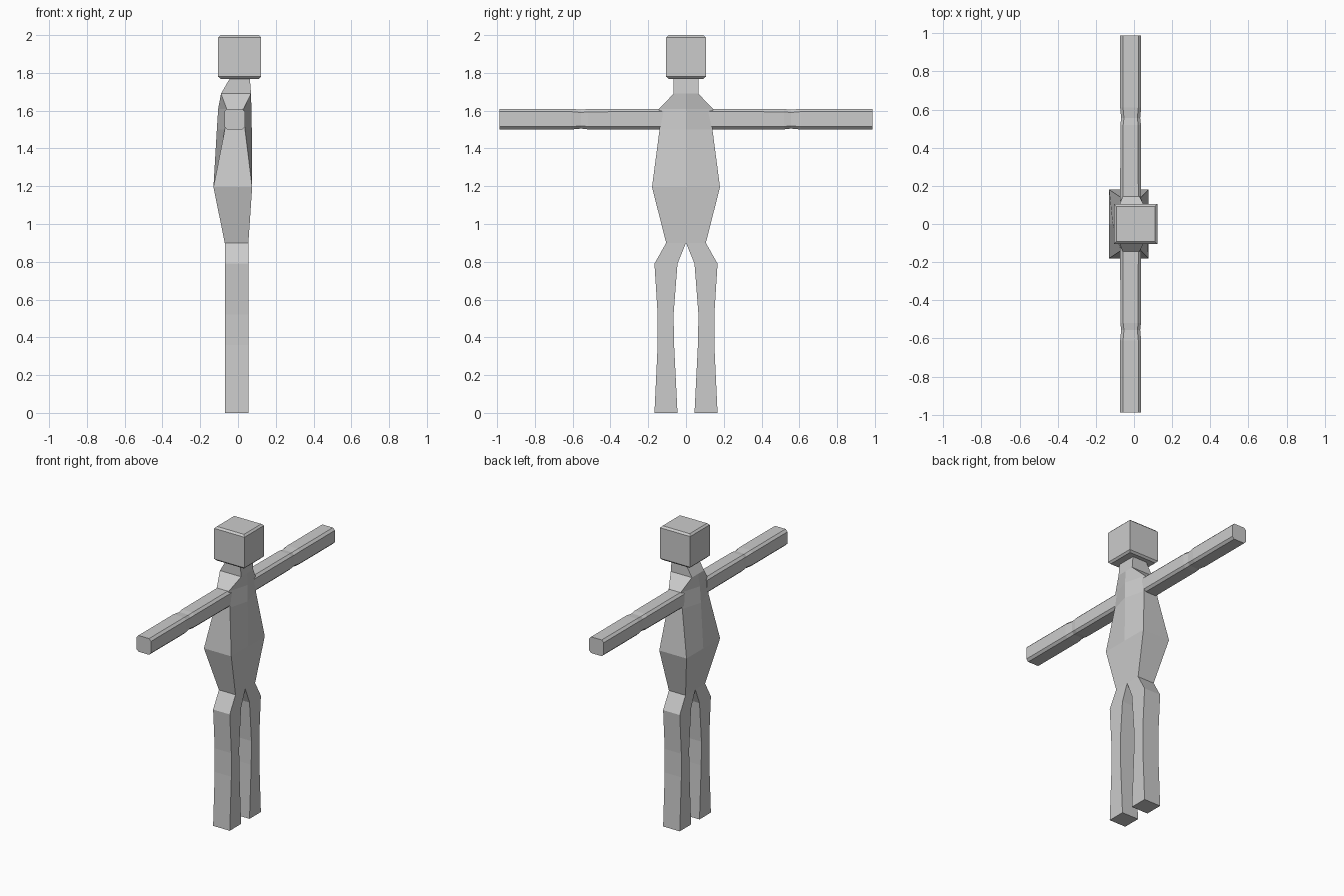
import bpy, bmesh

if "Cube" in bpy.data.objects:
    bpy.data.objects.remove(bpy.data.objects["Cube"])

grey = bpy.data.materials.new("plain grey")
grey.diffuse_color = (0.6, 0.6, 0.6, 1)
grey.use_nodes = True
grey.node_tree.nodes["Principled BSDF"].inputs["Base Color"].default_value = grey.diffuse_color


def loft(name, rings):
    """Skin a list of equal-length point rings and cap both ends."""
    bm = bmesh.new()
    rows = [[bm.verts.new(p) for p in ring] for ring in rings]
    n = len(rows[0])
    for a, b in zip(rows, rows[1:]):
        for i in range(n):
            j = (i + 1) % n
            bm.faces.new((a[i], a[j], b[j], b[i]))
    bm.faces.new(rows[0][::-1])
    bm.faces.new(rows[-1])
    bmesh.ops.recalc_face_normals(bm, faces=bm.faces)
    mesh = bpy.data.meshes.new(name)
    bm.to_mesh(mesh)
    bm.free()
    mesh.materials.append(grey)
    obj = bpy.data.objects.new(name, mesh)
    bpy.context.collection.objects.link(obj)
    return obj


def rect(x0, x1, y0, y1, z):
    return [(x0, y0, z), (x1, y0, z), (x1, y1, z), (x0, y1, z)]


# Torso and neck: z, half width, side back/front x, centre back/front x
torso = [
    (0.90, 0.105, -0.07, 0.055, -0.07, 0.055),
    (1.195, 0.18, -0.13, 0.075, -0.13, 0.075),
    (1.50, 0.14, -0.07, 0.037, -0.112, 0.073),
    (1.61, 0.143, -0.06, 0.03, -0.105, 0.071),
    (1.69, 0.065, -0.09, 0.069, -0.09, 0.069),
    (1.78, 0.065, -0.038, 0.062, -0.038, 0.062),
]
loft("torso", [[(b, -w, z), (f, -w, z), (cf, 0, z), (f, w, z), (b, w, z), (cb, 0, z)]
               for z, w, b, f, cb, cf in torso])

# Head: block with chamfered top and bottom edges
loft("head", [rect(-0.105 + d, 0.122 - d, -0.105 + d, 0.105 - d, z)
              for z, d in ((1.768, 0.012), (1.78, 0), (1.988, 0), (2.0, 0.012))])


def arm_ring(y, s):
    """Chamfered square cross-section, shrunk by s."""
    cx, cz, h, c = -0.0175, 1.555, 0.055 - s, 0.015
    k = h - c
    return [(cx + u, y, cz + v) for u, v in
            ((-k, -h), (k, -h), (h, -k), (h, k), (k, h), (-k, h), (-h, k), (-h, -k))]


# Arms and legs on both sides
for side, s in (("right", -1), ("left", 1)):
    loft(side + "_arm", [arm_ring(s * y, d) for y, d in
                         ((0.12, 0), (0.52, 0.001), (0.555, 0.005), (0.61, 0), (0.987, 0))])
    loft(side + "_leg", [rect(-0.07, 0.055, s * a, s * b, z) for z, a, b in
                         ((0, 0.045, 0.167), (0.36, 0.063, 0.15), (0.52, 0.066, 0.15),
                          (0.79, 0.045, 0.167), (0.90, 0.0, 0.105))])
